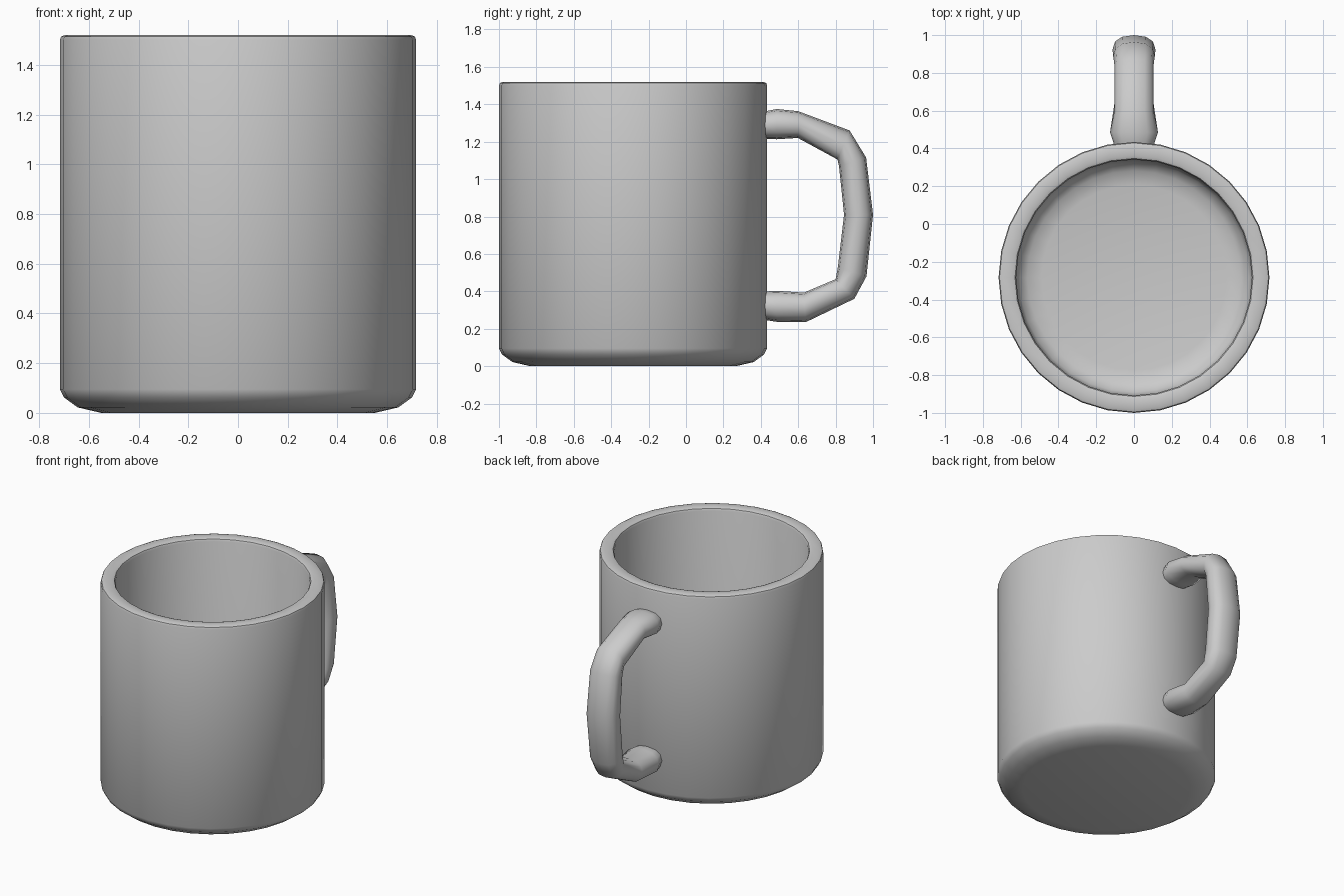
import bpy, bmesh
from math import cos, sin, pi, radians, copysign

if "Cube" in bpy.data.objects:
    bpy.data.objects.remove(bpy.data.objects["Cube"])

CY = -0.283   # body axis in y


def loft(name, rings, closed_profile=False):
    """Skin a list of equal-length point rings and cap both ends."""
    bm = bmesh.new()
    vr = [[bm.verts.new(p) for p in ring] for ring in rings]
    n = len(vr[0])
    for a, b in zip(vr, vr[1:]):
        for i in range(n):
            j = (i + 1) % n
            bm.faces.new((a[i], a[j], b[j], b[i]))
    bm.faces.new(vr[0])
    bm.faces.new(vr[-1])
    bmesh.ops.recalc_face_normals(bm, faces=bm.faces)
    mesh = bpy.data.meshes.new(name)
    bm.to_mesh(mesh)
    bm.free()
    ob = bpy.data.objects.new(name, mesh)
    bpy.context.collection.objects.link(ob)
    bpy.ops.object.select_all(action='DESELECT')
    ob.select_set(True)
    bpy.context.view_layer.objects.active = ob
    bpy.ops.object.shade_smooth_by_angle(angle=radians(40))
    return ob


# Cup: profile (radius, z) from outer base, over the rim, to inner floor
profile = [(0.55, 0.0), (0.645, 0.022), (0.70, 0.062), (0.717, 0.095),
           (0.717, 1.50), (0.712, 1.514), (0.697, 1.52),
           (0.645, 1.52), (0.63, 1.514), (0.624, 1.50),
           (0.624, 0.20), (0.608, 0.155), (0.565, 0.12), (0.49, 0.105)]
SIDES = 32
loft("cup_body", [[(r * cos(2 * pi * i / SIDES), CY + r * sin(2 * pi * i / SIDES), z)
                   for i in range(SIDES)] for r, z in profile])

# Handle: outer (y, z), inner (y, z), half width, from top joint to bottom joint
sections = [
    ((0.40, 1.355), (0.40, 1.222), 0.105),
    ((0.435, 1.365), (0.435, 1.215), 0.11),
    ((0.485, 1.375), (0.485, 1.213), 0.127),
    ((0.60, 1.363), (0.598, 1.220), 0.104),
    ((0.875, 1.260), (0.81, 1.105), 0.104),
    ((0.963, 1.115), (0.818, 1.07), 0.11),
    ((1.0, 0.81), (0.845, 0.81), 0.114),
    ((0.965, 0.48), (0.812, 0.53), 0.11),
    ((0.90, 0.36), (0.80, 0.465), 0.104),
    ((0.64, 0.235), (0.63, 0.393), 0.104),
    ((0.485, 0.237), (0.485, 0.403), 0.127),
    ((0.435, 0.245), (0.435, 0.40), 0.11),
    ((0.40, 0.255), (0.40, 0.392), 0.105),
]


def soft(v):
    """Slightly squared ellipse."""
    return copysign(abs(v) ** 0.85, v)


rings = []
for (oy, oz), (iy, iz), w in sections:
    ring = []
    for k in range(12):
        a = 2 * pi * k / 12
        t = soft(cos(a)) / 2
        ring.append((w * soft(sin(a)), (oy + iy) / 2 + (oy - iy) * t,
                     (oz + iz) / 2 + (oz - iz) * t))
    rings.append(ring)
loft("handle", rings)
